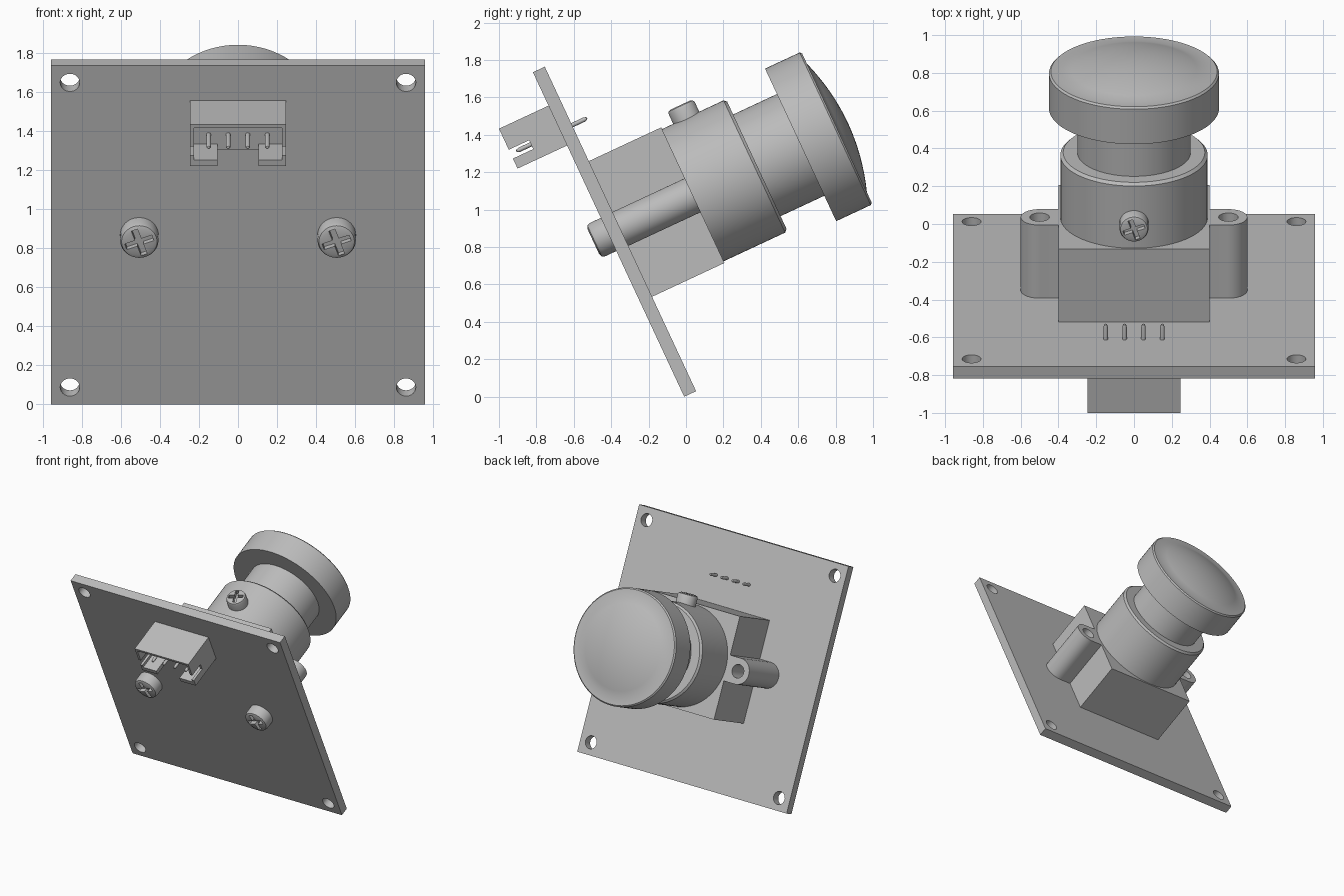
import bpy, bmesh
from math import radians
from mathutils import Matrix, Vector

if "Cube" in bpy.data.objects:
    bpy.data.objects.remove(bpy.data.objects["Cube"], do_unlink=True)

grey = bpy.data.materials.new("plain grey")
grey.use_nodes = True
GREY = (0.5, 0.5, 0.5, 1)
grey.diffuse_color = GREY
grey.node_tree.nodes["Principled BSDF"].inputs["Base Color"].default_value = GREY

# Everything is built flat (board in xy, lens along +z), then tilted back
TILT = Matrix.Translation((0, -0.414, 0.867)) @ Matrix.Rotation(radians(-65), 4, 'X')


def to_object(name, bm):
    bmesh.ops.recalc_face_normals(bm, faces=bm.faces)
    me = bpy.data.meshes.new(name)
    bm.to_mesh(me)
    bm.free()
    ob = bpy.data.objects.new(name, me)
    bpy.context.collection.objects.link(ob)
    me.materials.append(grey)
    return ob


def box(name, lo, hi):
    lo, hi = Vector(lo), Vector(hi)
    bm = bmesh.new()
    bmesh.ops.create_cube(bm, size=1)
    for v in bm.verts:
        v.co = Vector((v.co[i] + 0.5) * (hi[i] - lo[i]) + lo[i] for i in range(3))
    return to_object(name, bm)


def lathe(name, profile, place=Matrix(), n=64):
    """Spin an (r, z) profile, starting and ending on the axis."""
    bm = bmesh.new()
    vs = [bm.verts.new((r, 0, z)) for r, z in profile]
    es = [bm.edges.new(p) for p in zip(vs, vs[1:])]
    bmesh.ops.spin(bm, geom=vs + es, cent=(0, 0, 0), axis=(0, 0, 1),
                   angle=radians(360), steps=n)
    bmesh.ops.remove_doubles(bm, verts=bm.verts, dist=1e-4)
    bm.transform(place)
    return to_object(name, bm)


def rod(name, x, y, r, z0, z1, n=32):
    return lathe(name, [(0, z0), (r, z0), (r, z1), (0, z1)],
                 Matrix.Translation((x, y, 0)), n)


def boolean(ob, others, operation='DIFFERENCE'):
    bpy.context.view_layer.objects.active = ob
    for other in others:
        mod = ob.modifiers.new("cut", 'BOOLEAN')
        mod.operation = operation
        mod.solver = 'EXACT'
        mod.object = other
        bpy.ops.object.modifier_apply(modifier=mod.name)
        bpy.data.objects.remove(other, do_unlink=True)


def finish(ob):
    ob.data.transform(TILT)
    bpy.ops.object.select_all(action='DESELECT')
    ob.select_set(True)
    bpy.context.view_layer.objects.active = ob
    bpy.ops.object.shade_smooth_by_angle(angle=radians(30))


def screw_head(name, r, h, place, turn):
    """Pan head with a cross recess, rising from z = 0."""
    b = 0.25 * r
    head = lathe(name, [(0, -0.03), (r, -0.03), (r, h - b), (r - 0.3 * b, h - 0.3 * b),
                        (r - b, h), (0, h)], n=40)
    arm, wide = 0.75 * r, 0.17 * r
    cutters = [box("slot", (-a, -c, h - 0.035), (a, c, h + 0.1))
               for a, c in ((arm, wide), (wide, arm))]
    for c in cutters:
        c.data.transform(Matrix.Rotation(radians(turn), 4, 'Z'))
    boolean(head, cutters)
    head.data.transform(place)
    return head


parts = []

# Circuit board with corner holes
board = box("circuit_board", (-0.957, -0.957, 0), (0.957, 0.957, 0.07))
boolean(board, [rod("hole", sx * 0.86, sy * 0.86, 0.05, -0.1, 0.2)
                for sx in (-1, 1) for sy in (-1, 1)])
parts.append(board)

# Lens holder base and its two screw lugs
parts.append(box("holder_base", (-0.4, -0.4, 0.07), (0.4, 0.4, 0.497)))
for side, s in (("left", 1), ("right", -1)):
    lug = rod(side + "_lug", s * 0.5, 0, 0.1, 0.07, 0.497, 48)
    xs = sorted((s * 0.39, s * 0.5))
    boolean(lug, [box("web", (xs[0], -0.1, 0.07), (xs[1], 0.1, 0.497))], 'UNION')
    boolean(lug, [rod("bore", s * 0.5, 0, 0.052, 0.3, 0.6)])
    parts.append(lug)
    place = Matrix.Translation((s * 0.505, 0, 0)) @ Matrix.Rotation(radians(180), 4, 'X')
    parts.append(screw_head(side + "_mount_screw", 0.098, 0.09, place, 20))

# Barrel, neck and domed lens cap
parts.append(lathe("holder_barrel", [(0, 0.48), (0.39, 0.48), (0.39, 0.86),
                                     (0.375, 0.875), (0, 0.875)], n=80))
parts.append(rod("lens_neck", 0, 0, 0.3, 0.85, 1.15, 80))
dome = [(0.38 * (1 - k / 8), 1.347 + 0.065 * (1 - (1 - k / 8) ** 2)) for k in range(9)]
parts.append(lathe("lens_cap", [(0, 1.133), (0.45, 1.133), (0.45, 1.337),
                                (0.44, 1.347)] + dome, n=80))

# Focus lock screw on top of the barrel
place = Matrix.Translation((0, -0.38, 0.64)) @ Matrix.Rotation(radians(90), 4, 'X')
parts.append(screw_head("lock_screw", 0.077, 0.085, place, 20))

# Connector housing: cavity, open middle of the lower wall, side notches
housing = box("connector_housing", (-0.245, -0.76, -0.292), (0.245, -0.525, 0))
boolean(housing, [
    box("cavity", (-0.225, -0.74, -0.4), (0.225, -0.56, -0.1)),
    box("gap", (-0.105, -0.6, -0.4), (0.105, -0.4, -0.1)),
    box("notch", (-0.4, -0.636, -0.4), (0.4, -0.584, -0.172))])
parts.append(housing)

# Connector pins, passing through the board
for i in range(4):
    x = -0.15 + 0.1 * i
    parts.append(lathe("connector_pin_%d" % (i + 1),
                       [(0, -0.26), (0.008, -0.255), (0.012, -0.24), (0.012, 0.14),
                        (0.008, 0.155), (0, 0.16)],
                       Matrix.Translation((x, -0.612, 0)), 16))

for ob in parts:
    finish(ob)
